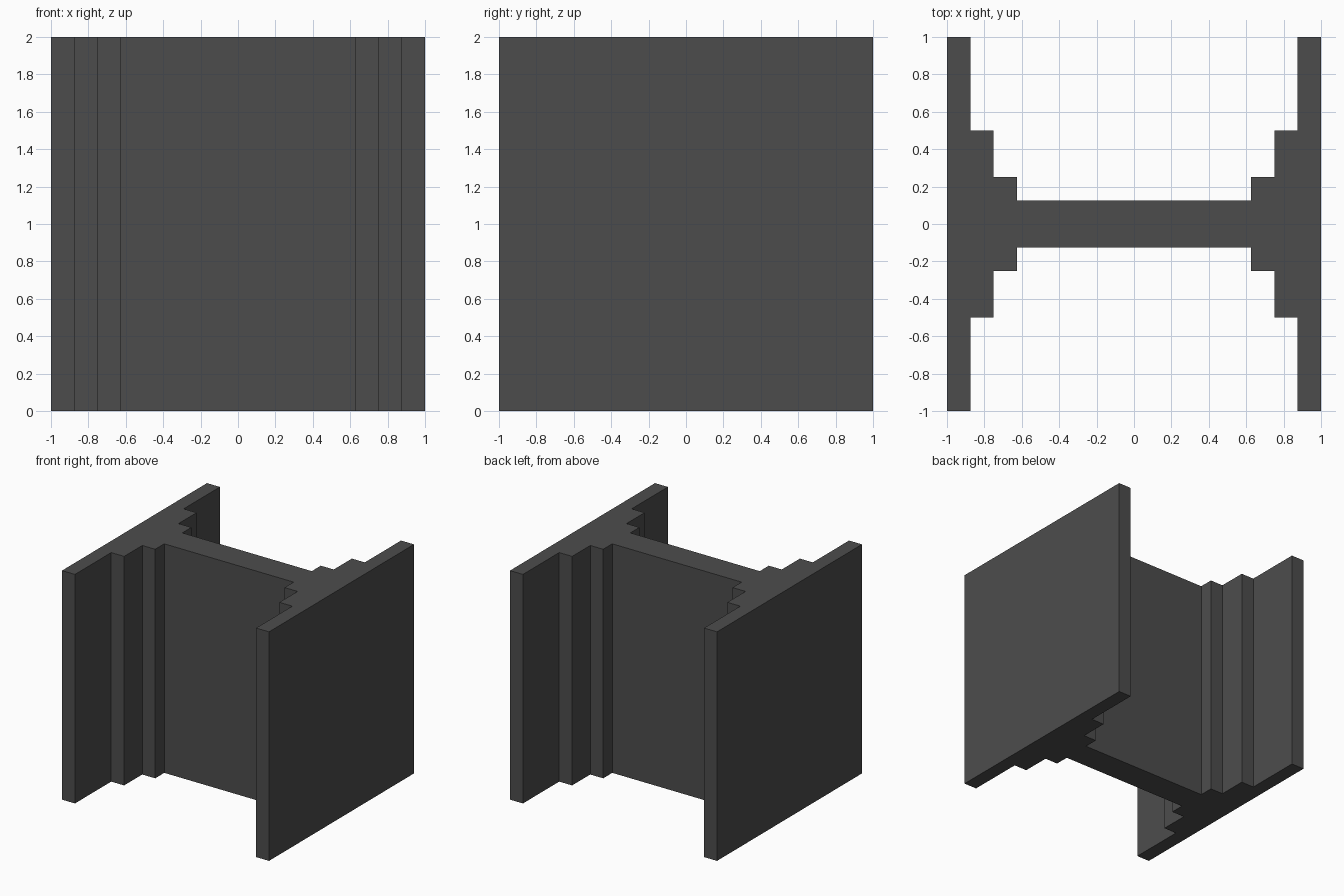
import bpy
import bmesh

if "Cube" in bpy.data.objects:
    bpy.data.objects.remove(bpy.data.objects["Cube"])

HEIGHT = 2.0

# Single dark grey colour
grey = bpy.data.materials.new("dark grey")
grey.diffuse_color = (0.073, 0.073, 0.073, 1.0)
grey.use_nodes = True
grey.node_tree.nodes["Principled BSDF"].inputs["Base Color"].default_value = grey.diffuse_color

# Stepped outline of one quarter of the H section, from web to flange tip
quarter = [(0.625, 0.125), (0.625, 0.25), (0.75, 0.25), (0.75, 0.5),
           (0.875, 0.5), (0.875, 1.0), (1.0, 1.0)]


def mirrored(points, sx, sy):
    return [(x * sx, y * sy) for x, y in points]


# Full counter-clockwise outline: back right, back left, front left, front right
outline = (mirrored(quarter[::-1], 1, 1) + mirrored(quarter, -1, 1)
           + mirrored(quarter[::-1], -1, -1) + mirrored(quarter, 1, -1))

# Extrude the section upward into the beam
bm = bmesh.new()
base = bm.faces.new([bm.verts.new((x, y, 0)) for x, y in outline])
top = bmesh.ops.extrude_face_region(bm, geom=[base], use_keep_orig=True)
bmesh.ops.translate(bm, vec=(0, 0, HEIGHT),
                    verts=[v for v in top["geom"] if isinstance(v, bmesh.types.BMVert)])
bmesh.ops.recalc_face_normals(bm, faces=bm.faces)

mesh = bpy.data.meshes.new("stepped_h_beam")
bm.to_mesh(mesh)
bm.free()
mesh.materials.append(grey)
beam = bpy.data.objects.new("stepped_h_beam", mesh)
bpy.context.collection.objects.link(beam)
